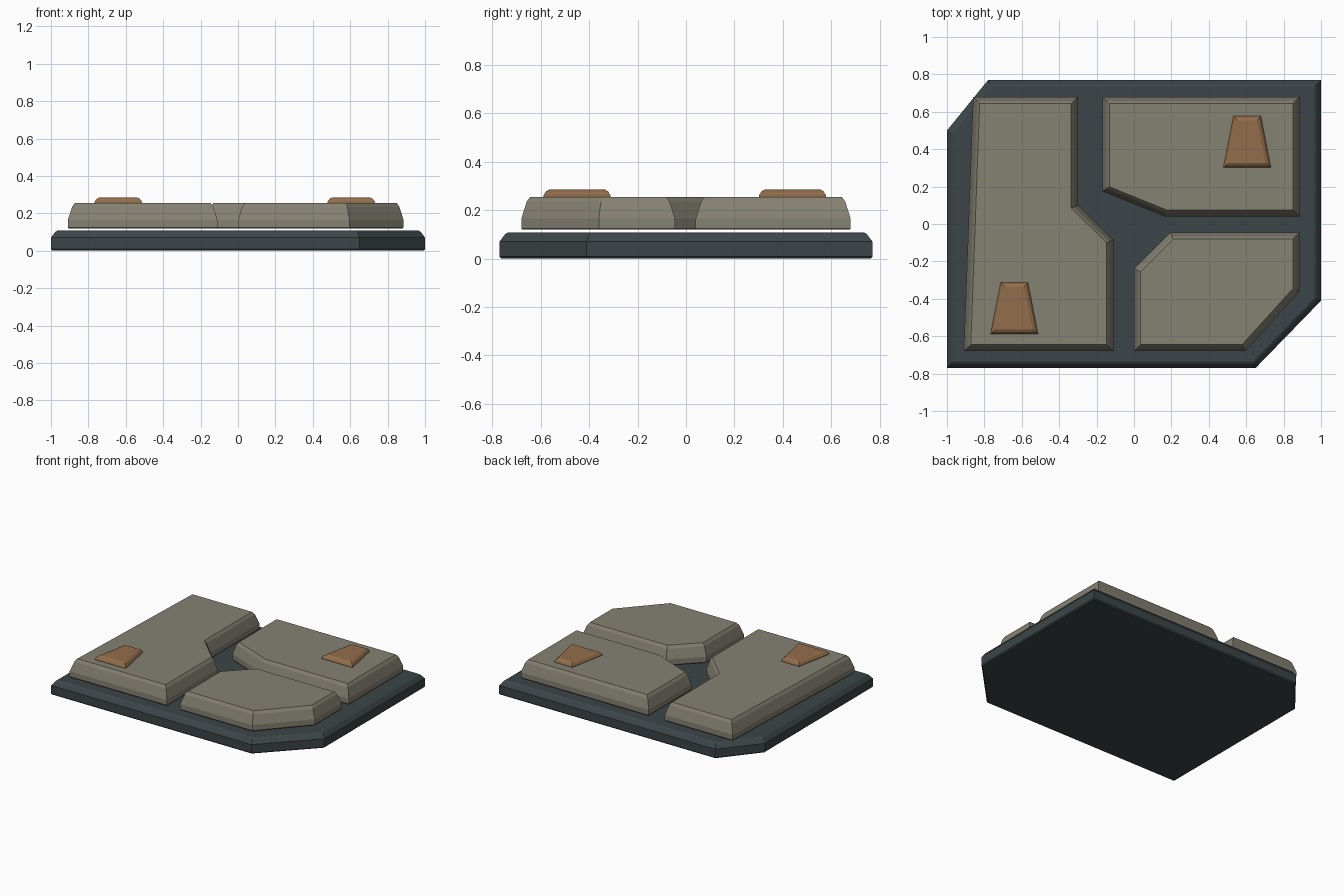
import bpy
from mathutils import Vector

if "Cube" in bpy.data.objects:
    bpy.data.objects.remove(bpy.data.objects["Cube"])


def material(name, color):
    m = bpy.data.materials.new(name)
    m.diffuse_color = (*color, 1)
    m.use_nodes = True
    m.node_tree.nodes["Principled BSDF"].inputs["Base Color"].default_value = m.diffuse_color
    return m


def inset(points, d):
    # Mitred inward offset of a counter-clockwise outline
    pts = [Vector(p) for p in points]
    out = []
    for i, p in enumerate(pts):
        a = (p - pts[i - 1]).normalized()
        b = (pts[(i + 1) % len(pts)] - p).normalized()
        na, nb = Vector((-a.y, a.x)), Vector((-b.y, b.x))
        out.append(p + (na + nb) * d / (1 + na.dot(nb)))
    return out


def slab(name, outline, profile, mat):
    # Closed slab: outline stacked through (inset, height) steps
    n = len(outline)
    verts = [(p.x, p.y, z) for d, z in profile for p in inset(outline, d)]
    faces = [list(range(n))[::-1], [len(verts) - n + i for i in range(n)]]
    for r in range(len(profile) - 1):
        for i in range(n):
            j = (i + 1) % n
            faces.append((r * n + i, r * n + j, (r + 1) * n + j, (r + 1) * n + i))
    me = bpy.data.meshes.new(name)
    me.from_pydata(verts, [], faces)
    me.materials.append(mat)
    ob = bpy.data.objects.new(name, me)
    bpy.context.collection.objects.link(ob)
    return ob


slate = material("slate", (0.045, 0.06, 0.065))
stone = material("stone", (0.235, 0.22, 0.17))
copper = material("copper", (0.29, 0.155, 0.07))

# Base plate with two clipped corners
slab("base_plate",
     [(-1, -.77), (.65, -.77), (1, -.41), (1, .77), (-.78, .77), (-1, .5)],
     [(.008, 0), (0, .008), (0, .07), (.022, .1), (.034, .108)], slate)

# Three raised paving stones, floating just above the plate
tile_profile = [(.004, .12), (0, .125), (0, .165), (.022, .235), (.036, .255)]
tiles = {
    "left_stone": [(-.91, -.68), (-.11, -.68), (-.11, -.085), (-.3, .1),
                   (-.3, .68), (-.86, .68)],
    "back_stone": [(.165, .04), (.885, .04), (.885, .68), (-.168, .68), (-.168, .175)],
    "front_stone": [(0, -.68), (.595, -.68), (.885, -.36), (.885, -.045),
                    (.195, -.045), (0, -.24)],
}
for name, outline in tiles.items():
    slab(name, outline, tile_profile, stone)

# Tapered copper inlays
for name, x, y in (("left_inlay", -.64, -.45), ("back_inlay", .605, .44)):
    slab(name, [(x - .127, y - .138), (x + .127, y - .138),
                (x + .073, y + .138), (x - .073, y + .138)],
         [(0, .245), (0, .262), (.01, .278), (.024, .286)], copper)
